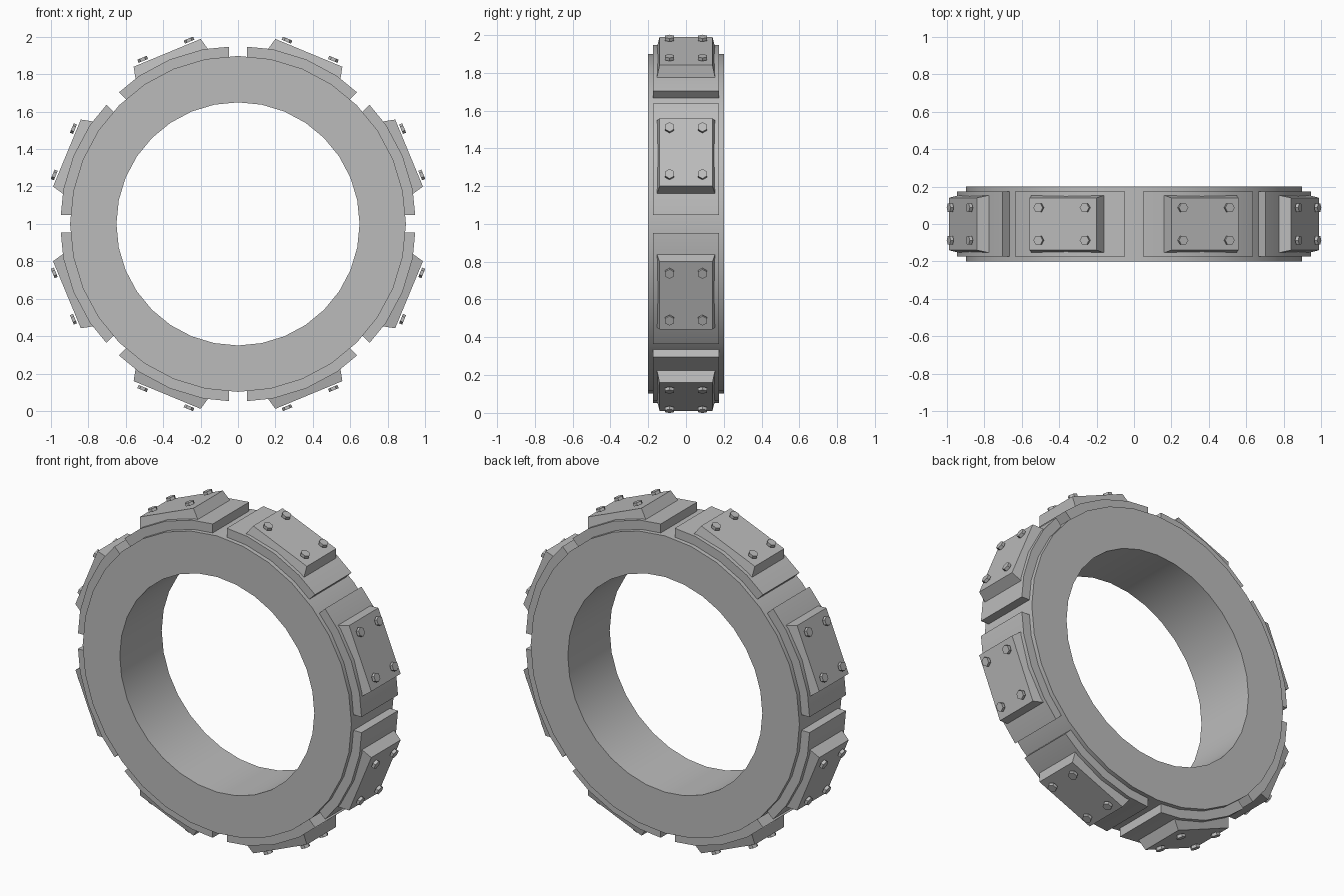
import bpy, bmesh, math
from mathutils import Matrix, Vector

if "Cube" in bpy.data.objects:
    bpy.data.objects.remove(bpy.data.objects["Cube"], do_unlink=True)

grey = bpy.data.materials.new("plain_grey")
grey.use_nodes = True
colour = (0.5, 0.5, 0.5, 1)
grey.diffuse_color = colour
grey.node_tree.nodes["Principled BSDF"].inputs["Base Color"].default_value = colour

CENTRE = Matrix.Translation((0, 0, 1))
STEP = math.tau / 32


def finish(name, bm, matrix=CENTRE):
    bmesh.ops.recalc_face_normals(bm, faces=bm.faces)
    mesh = bpy.data.meshes.new(name)
    bm.to_mesh(mesh)
    bm.free()
    mesh.materials.append(grey)
    obj = bpy.data.objects.new(name, mesh)
    bpy.context.collection.objects.link(obj)
    obj.matrix_world = matrix
    bpy.ops.object.select_all(action='DESELECT')
    obj.select_set(True)
    bpy.context.view_layer.objects.active = obj
    bpy.ops.object.shade_smooth_by_angle(angle=math.radians(30))
    return obj


def loft(bm, sections, closed):
    """Join equal cross-sections, capping the ends of an open run."""
    rows = [[bm.verts.new(p) for p in s] for s in sections]
    pairs = list(zip(rows, rows[1:] + rows[:1]))
    for a, b in pairs if closed else pairs[:-1]:
        for i in range(len(a)):
            j = (i + 1) % len(a)
            bm.faces.new((a[i], a[j], b[j], b[i]))
    if not closed:
        bm.faces.new(rows[0])
        bm.faces.new(rows[-1])


def section(inner, outer, half):
    """Rectangle between two (x, z) points, spanning the depth."""
    return [(p[0], y, p[1]) for p, y in
            ((inner, -half), (outer, -half), (outer, half), (inner, half))]


def polar(r, a):
    return r * math.sin(a), r * math.cos(a)


# Main ring
bm = bmesh.new()
loft(bm, [section(polar(0.65, i * STEP), polar(0.898, i * STEP), 0.2)
          for i in range(32)], True)
finish("main_ring", bm)


# Raised rim segment, with ends parallel to the gap between segments
def rim_end(r):
    gap = 0.047
    slope = math.tan(STEP / 2)
    return gap, r - gap * slope


def mirrored(p):
    # Reflect across the line through the middle of the segment
    return (p[0] * math.cos(math.pi / 4) * -1 + p[1] * math.sin(math.pi / 4),
            p[0] * math.sin(math.pi / 4) + p[1] * math.cos(math.pi / 4))


def make_rim(matrix, name):
    bm = bmesh.new()
    low, high = rim_end(0.87), rim_end(0.952)
    run = [section(low, high, 0.174)]
    run += [section(polar(0.87, i * STEP), polar(0.952, i * STEP), 0.174)
            for i in (1, 2, 3)]
    run.append(section(mirrored(low), mirrored(high), 0.174))
    loft(bm, run, False)
    finish(name, bm, matrix)


# Tapered plate lying on a rim segment
def make_plate(matrix, name):
    bm = bmesh.new()
    rows = [[(sx * x, sy * y, z) for sx, sy in ((-1, -1), (1, -1), (1, 1), (-1, 1))]
            for x, y, z in ((0.212, 0.156, 0.915), (0.194, 0.14, 0.99))]
    loft(bm, rows, False)
    finish(name, bm, matrix)


# Four hexagonal bolt heads standing just off the plate
def make_bolts(matrix, name):
    bm = bmesh.new()
    for x in (-0.134, 0.134):
        for y in (-0.087, 0.087):
            bmesh.ops.create_cone(bm, cap_ends=True, segments=6, radius1=0.027,
                                  radius2=0.027, depth=0.018,
                                  matrix=Matrix.Translation((x, y, 1.008))
                                  @ Matrix.Rotation(math.pi / 2, 4, 'Z'))
    finish(name, bm, matrix)


for k in range(8):
    turn = CENTRE @ Matrix.Rotation(k * math.pi / 4, 4, 'Y')
    middle = turn @ Matrix.Rotation(math.pi / 8, 4, 'Y')
    make_rim(turn, f"rim_segment_{k + 1}")
    make_plate(middle, f"plate_{k + 1}")
    make_bolts(middle, f"plate_bolts_{k + 1}")
